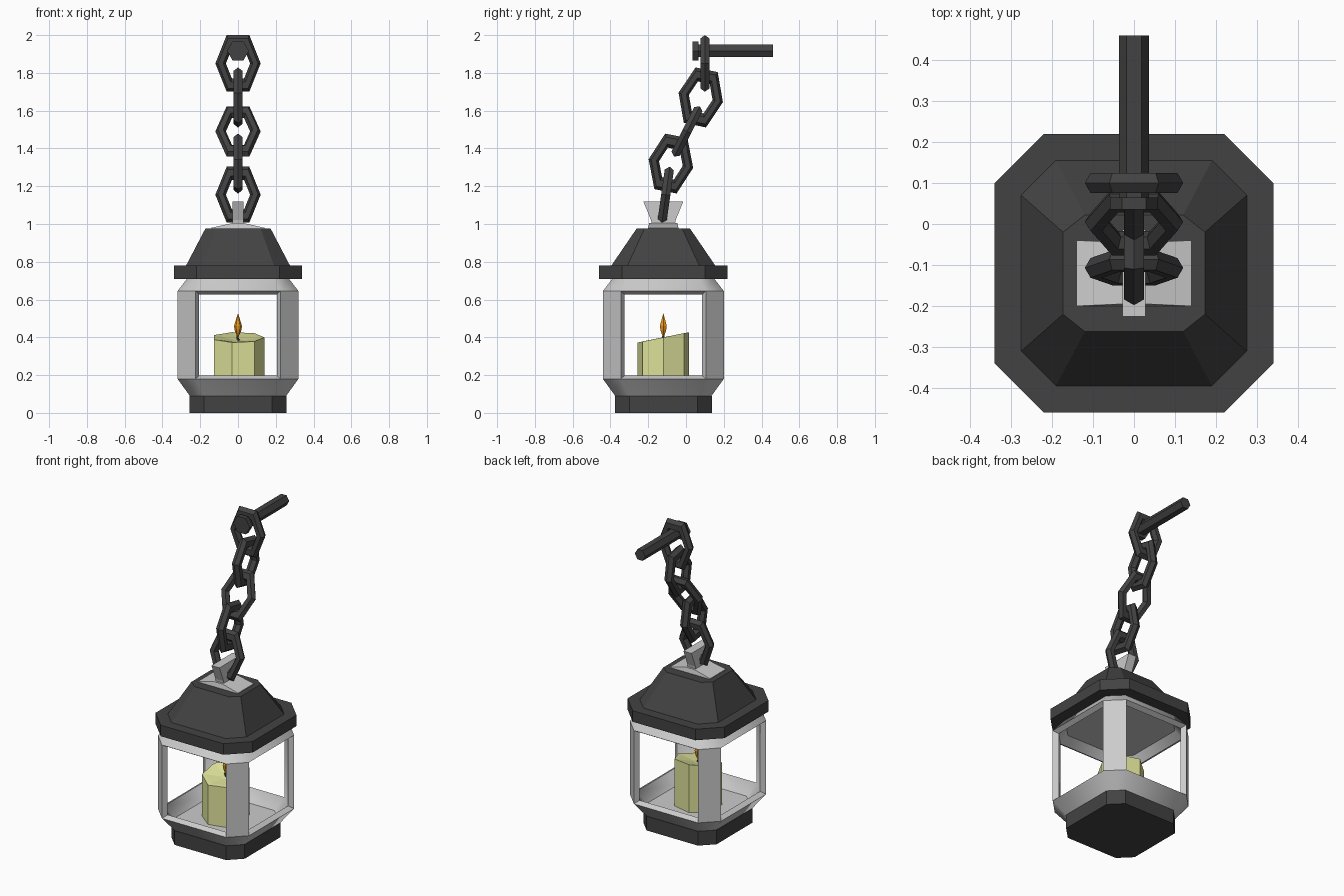
import bpy, bmesh
from math import sin, cos, pi, radians
from mathutils import Matrix, Vector

if "Cube" in bpy.data.objects:
    bpy.data.objects.remove(bpy.data.objects["Cube"])

CY = -0.12  # lantern axis in y


def material(name, rgb):
    m = bpy.data.materials.new(name)
    m.diffuse_color = (*rgb, 1)
    m.use_nodes = True
    m.node_tree.nodes["Principled BSDF"].inputs["Base Color"].default_value = m.diffuse_color
    return m


IRON = material("dark_iron", (0.055, 0.055, 0.055))
WAX = material("wax", (0.75, 0.78, 0.33))
FIRE = material("fire", (0.8, 0.3, 0.01))


def finish(name, bm, mat=None, loc=(0, 0, 0)):
    bmesh.ops.recalc_face_normals(bm, faces=bm.faces)
    me = bpy.data.meshes.new(name)
    bm.to_mesh(me)
    bm.free()
    ob = bpy.data.objects.new(name, me)
    ob.location = loc
    bpy.context.collection.objects.link(ob)
    if mat:
        me.materials.append(mat)
    return ob


def loft(name, rings, mat=None, loc=(0, CY, 0), keep=lambda level, side: True):
    """Skin a stack of equal-sized rings and cap both ends."""
    bm = bmesh.new()
    vs = [[bm.verts.new(p) for p in r] for r in rings]
    n = len(vs[0])
    for k in range(len(vs) - 1):
        for i in range(n):
            if keep(k, i):
                j = (i + 1) % n
                bm.faces.new((vs[k][i], vs[k][j], vs[k + 1][j], vs[k + 1][i]))
    bm.faces.new(vs[0])
    bm.faces.new(vs[-1])
    return finish(name, bm, mat, loc)


def octagon(z, hx, cx, hy=None, cy=None):
    """Chamfered rectangle; even sides are the chamfers."""
    hy, cy = hy or hx, cy or cx
    return [(hx, cy, z), (cx, hy, z), (-cx, hy, z), (-hx, cy, z),
            (-hx, -cy, z), (-cx, -hy, z), (cx, -hy, z), (hx, -cy, z)]


def rect(z, hx, hy):
    return [(hx, hy, z), (-hx, hy, z), (-hx, -hy, z), (hx, -hy, z)]


def circle(z, r, n, x=0, y=0):
    return [(x + r * cos(2 * pi * i / n), y + r * sin(2 * pi * i / n), z) for i in range(n)]


# base and roof
loft("base", [octagon(0, 0.257, 0.18), octagon(0.09, 0.257, 0.18)], IRON)
loft("roof", [octagon(0.71, 0.34, 0.22), octagon(0.78, 0.34, 0.22),
              octagon(0.78, 0.275, 0.19),
              octagon(0.975, 0.173, 0.12, 0.142, 0.10)], IRON)

# open frame: the four wide sides of the middle level are windows
frame = loft("window_frame", [octagon(0.09, 0.255, 0.18), octagon(0.18, 0.32, 0.225),
                              octagon(0.645, 0.32, 0.225), octagon(0.71, 0.27, 0.19)],
             keep=lambda k, i: k != 1 or i % 2 == 0)
bpy.context.view_layer.objects.active = frame
frame.select_set(True)
sol = frame.modifiers.new("thickness", 'SOLIDIFY')
sol.thickness = 0.035
sol.offset = -1
sol.use_even_offset = True
bpy.ops.object.modifier_apply(modifier=sol.name)
bpy.ops.object.shade_smooth_by_angle(angle=radians(40))

# cap and flared hanging tab
loft("roof_cap", [rect(0.97, 0.14, 0.08), rect(0.98, 0.14, 0.08), rect(1.005, 0.03, 0.075)])
loft("hanging_tab", [rect(0.99, 0.028, 0.06), rect(1.02, 0.028, 0.065),
                     rect(1.12, 0.028, 0.106)])

# candle: seven sides, slanted and slightly dished top
def slanted(r, drop):
    return [(x, y, 0.40 + 0.2 * y - drop) for x, y, _ in circle(0, r, 7)]


loft("candle", [circle(0.12, 0.14, 7), slanted(0.14, 0), slanted(0.115, 0.002),
                slanted(0.03, 0.015)], WAX)
loft("wick", [circle(0.375, 0.007, 5, 0.006), circle(0.40, 0.007, 5, -0.004),
              circle(0.43, 0.004, 5)], IRON)
loft("flame", [circle(0.405, 0.004, 6), circle(0.435, 0.017, 6), circle(0.46, 0.021, 6),
               circle(0.49, 0.012, 6), circle(0.525, 0.001, 6)], FIRE)


# hexagonal chain links in the local xz plane
def link(name, y, z, tilt, turned):
    bm = bmesh.new()
    R, r, stretch, n, m = 0.092, 0.028, 1.44, 6, 6
    g = []
    for i in range(n):
        a = 2 * pi * i / n
        row = []
        for j in range(m):
            b = 2 * pi * j / m
            d = R + r * cos(b)
            row.append(bm.verts.new((d * cos(a), r * sin(b), d * sin(a) * stretch)))
        g.append(row)
    for i in range(n):
        for j in range(m):
            p, q = (i + 1) % n, (j + 1) % m
            bm.faces.new((g[i][j], g[p][j], g[p][q], g[i][q]))
    spin = Matrix.Rotation(pi / 2 if turned else 0, 4, 'Z')
    bm.transform(Matrix.Rotation(radians(-tilt), 4, 'X') @ spin)
    finish(name, bm, IRON, (0, y, z))


for k, (y, z, tilt) in enumerate([(0.10, 1.85, 0), (0.078, 1.67, 12), (0.005, 1.49, 27),
                                  (-0.08, 1.32, 11), (-0.107, 1.155, 8)]):
    link(f"chain_link_{k + 1}", y, z, tilt, k % 2 == 1)


# wall bar with a wider head, running along y
def bar_ring(y, r):
    return [(px, y, py) for px, py, _ in circle(0, r, 6)]


loft("wall_bar", [bar_ring(0.035, 0.058), bar_ring(0.065, 0.058),
                  bar_ring(0.065, 0.037), bar_ring(0.46, 0.037)], IRON, (0, 0, 1.917))
